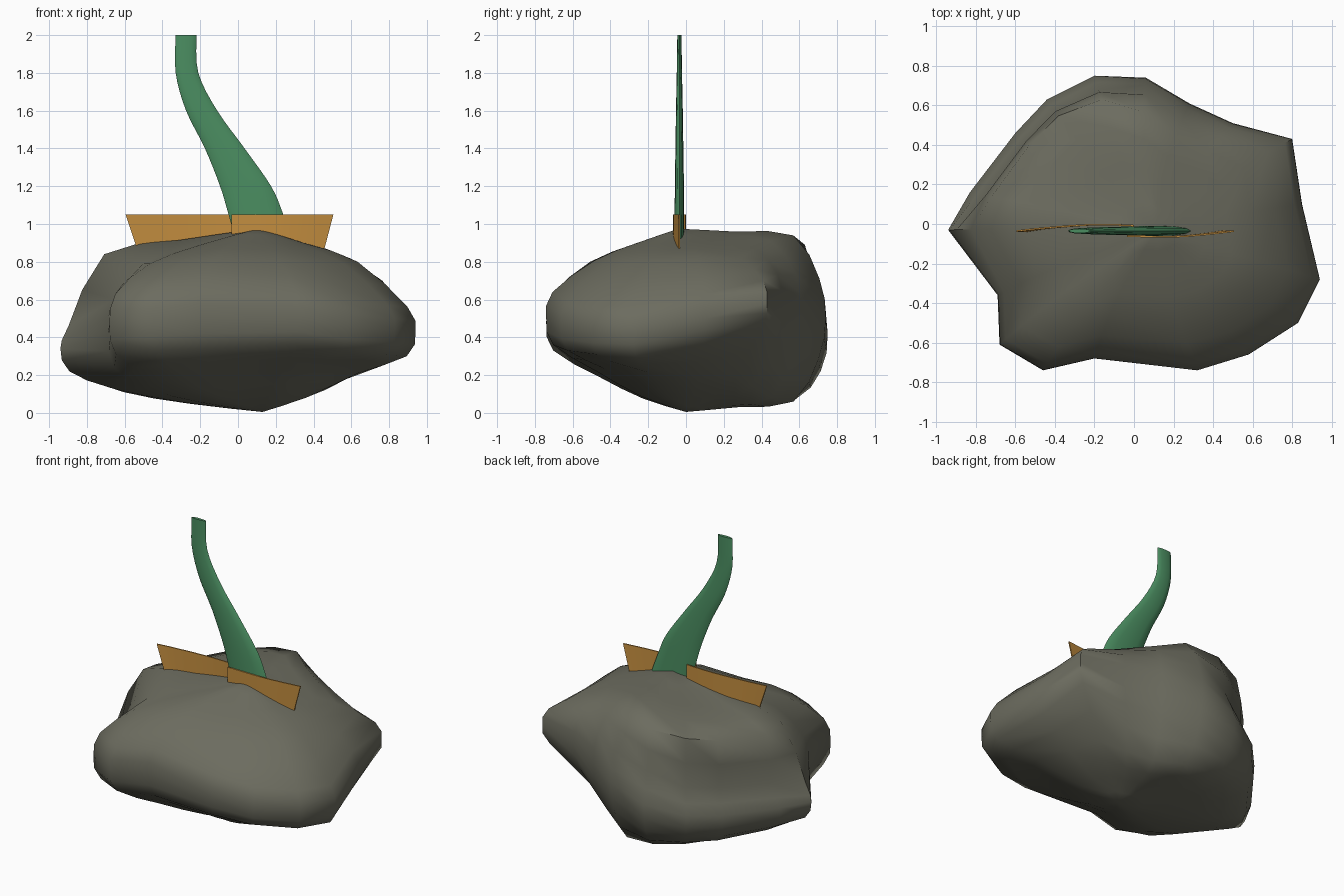
import bpy, bmesh, math

if "Cube" in bpy.data.objects:
    bpy.data.objects.remove(bpy.data.objects["Cube"])


def make_object(name, rings, color, caps=None):
    """Skin closed rings; caps = pole points, or None for flat end faces."""
    bm = bmesh.new()
    rows = [[bm.verts.new(p) for p in ring] for ring in rings]
    n = len(rows[0])
    for a, b in zip(rows, rows[1:]):
        for i in range(n):
            j = (i + 1) % n
            bm.faces.new((a[i], a[j], b[j], b[i]))
    for k, row in enumerate((rows[0], rows[-1])):
        if caps:
            pole = bm.verts.new(caps[k])
            for i in range(n):
                bm.faces.new((row[i], row[(i + 1) % n], pole))
        else:
            bm.faces.new(row)
    bmesh.ops.recalc_face_normals(bm, faces=bm.faces[:])
    mesh = bpy.data.meshes.new(name)
    bm.to_mesh(mesh)
    bm.free()
    obj = bpy.data.objects.new(name, mesh)
    bpy.context.collection.objects.link(obj)
    mat = bpy.data.materials.new(name + "_color")
    mat.diffuse_color = color
    mat.use_nodes = True
    mat.node_tree.nodes["Principled BSDF"].inputs["Base Color"].default_value = mat.diffuse_color
    mesh.materials.append(mat)
    bpy.ops.object.select_all(action='DESELECT')
    obj.select_set(True)
    bpy.context.view_layer.objects.active = obj
    bpy.ops.object.shade_smooth_by_angle(angle=math.radians(60))
    return obj


def spline(pts, steps):
    """Catmull-Rom curve through the points."""
    ext = [pts[0]] + list(pts) + [pts[-1]]
    out = []
    for i in range(len(pts) - 1):
        p0, p1, p2, p3 = ext[i:i + 4]
        for s in range(steps):
            t = s / steps
            out.append(tuple(
                0.5 * (2 * b + (c - a) * t + (2 * a - 5 * b + 4 * c - d) * t * t
                       + (3 * b - a - 3 * c + d) * t ** 3)
                for a, b, c, d in zip(p0, p1, p2, p3)))
    return out + [tuple(pts[-1])]


# Rock: rim x, y, rim height, half wall height, lower scale, z, upper scale, z
stations = [
    (.94, -.28, .43, .13, .66, .21, .66, .80),
    (.83, -.50, .44, .13, .66, .24, .66, .79),
    (.58, -.66, .46, .13, .64, .23, .66, .79),
    (.32, -.74, .50, .14, .64, .22, .64, .81),
    (-.20, -.68, .50, .16, .62, .20, .66, .82),
    (-.46, -.74, .48, .15, .62, .19, .68, .80),
    (-.68, -.61, .47, .16, .64, .17, .70, .79),
    (-.69, -.36, .42, .18, .72, .13, .74, .79),
    (-.94, -.03, .34, .12, .72, .13, .76, .84),
    (-.83, .16, .34, .14, .74, .11, .87, .81),
    (-.60, .46, .34, .16, .76, .09, .88, .82),
    (-.44, .63, .36, .16, .76, .08, .87, .85),
    (-.20, .75, .42, .20, .77, .07, .84, .89),
    (.06, .74, .50, .21, .77, .06, .77, .94),
    (.28, .61, .53, .20, .74, .08, .74, .91),
    (.50, .51, .56, .17, .68, .14, .73, .87),
    (.80, .43, .58, .12, .60, .20, .68, .82),
    (.85, .10, .50, .13, .66, .18, .68, .82),
]
bottom, top = (.13, 0, .005), (.11, -.04, .975)
columns = []
for x, y, zr, h, sb, zb, st, zt in stations:
    # the back left side has a waist below its upper shoulder
    waist = .90 if st > .8 else .955
    prof = [(0, bottom[2]), (sb * .5, zb * .35 + .01), (sb, zb), (.95, zr - h),
            (1, zr), (waist, zr + h), (st, zt),
            (st * .5, zt * .45 + top[2] * .55), (0, top[2])]
    col = []
    for k, (s, z) in enumerate(spline(prof, 2)[1:-1]):
        cx, cy = (bottom if k < 8 else top)[:2]
        w = max(0, 1 - s) ** 2
        col.append((x * s + cx * w, y * s + cy * w, z))
    columns.append(col)
make_object("rock", list(zip(*columns)), (.15, .15, .115, 1), caps=(bottom, top))

# Curved leaf blade: left x, right x, half thickness, z
blade = [(.02, .33, .026, .80), (-.05, .24, .025, 1.05), (-.095, .175, .024, 1.2),
         (-.175, .035, .021, 1.4), (-.275, -.11, .018, 1.6),
         (-.33, -.21, .014, 1.8), (-.33, -.22, .011, 2.0)]
rings = []
for left, right, t, z in spline(blade, 4):
    mid, half = (left + right) / 2, (right - left) / 2
    rings.append([(mid + half * math.cos(a), -.035 + t * math.sin(a), z)
                  for a in (math.tau * i / 12 for i in range(12))])
make_object("leaf_blade", rings, (.07, .27, .12, 1))


# Two thin tapered strips, one on either side of the blade
def strip(name, path):
    rings = []
    for xt, xb, y, zb in spline(path, 4):
        rings.append([(xt, y - .004, 1.05), (xt, y + .004, 1.05),
                      (xb, y + .004, zb), (xb, y - .004, zb)])
    make_object(name, rings, (.55, .27, .05, 1))


strip("left_strip", [(-.595, -.535, -.036, .87), (-.45, -.42, -.02, .86),
                     (-.2, -.19, -.003, .86), (.0, .0, -.008, .88)])
strip("right_strip", [(-.035, -.035, -.062, .90), (.2, .19, -.064, .86),
                      (.35, .32, -.054, .85), (.505, .45, -.036, .84)])
